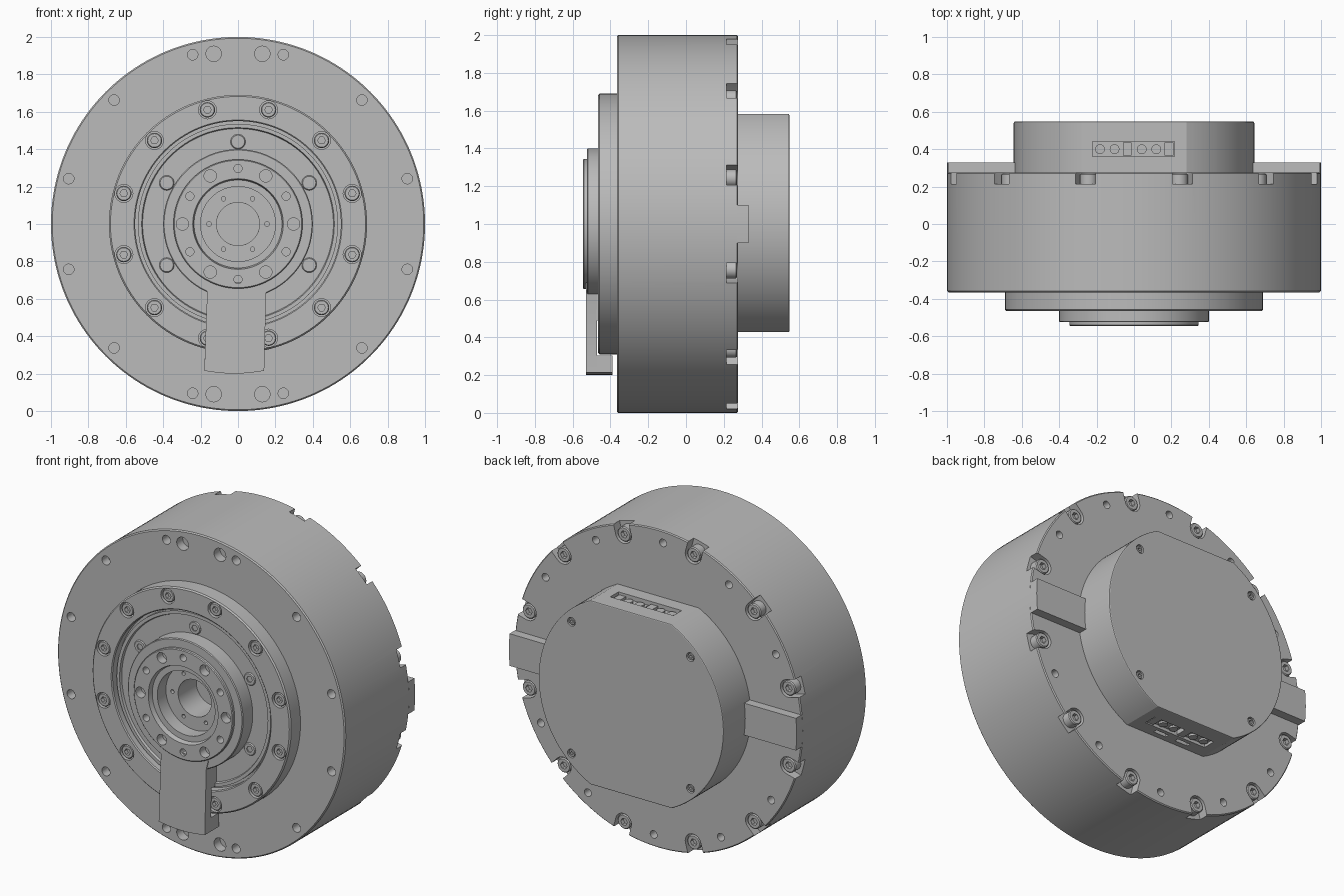
import bpy, bmesh
from math import sin, cos, asin, radians, pi, tau
from mathutils import Matrix, Vector

if "Cube" in bpy.data.objects:
    bpy.data.objects.remove(bpy.data.objects["Cube"], do_unlink=True)

metal = bpy.data.materials.new("grey metal")
metal.use_nodes = True
GREY = (0.5, 0.5, 0.5, 1)
metal.diffuse_color = GREY
metal.node_tree.nodes["Principled BSDF"].inputs["Base Color"].default_value = GREY
AXIS = 1.0  # height of the central axis, which runs along y


def polar(r, deg):
    return r * cos(radians(deg)), r * sin(radians(deg))


def pattern(r, start, step):
    return [polar(r, start + k * step) for k in range(360 // step)]


def circle(x, z, r, n=24):
    return [(x + r * cos(tau * k / n), z + r * sin(tau * k / n)) for k in range(n)]


def rect(x0, x1, z0, z1):
    return [(x0, z0), (x1, z0), (x1, z1), (x0, z1)]


def prism(bm, pts, y0, y1):
    """Extrude an outline in the xz plane (relative to the axis) along y."""
    a, b = [[bm.verts.new((x, y, z + AXIS)) for x, z in pts] for y in (y0, y1)]
    bm.faces.new(a)
    bm.faces.new(b[::-1])
    for k in range(len(pts)):
        j = (k + 1) % len(pts)
        bm.faces.new((a[k], b[k], b[j], a[j]))


def lathe(bm, profile, n=128, at=(0, 0), ring=False, hexes=()):
    """Turn (radius, y) points around the axis; listed points become hexagonal."""
    loops = []
    for i, (r, y) in enumerate(profile):
        loop = []
        for k in range(n):
            a = tau * k / n
            q = r * cos(pi / 6) / cos(a % (pi / 3) - pi / 6) if i in hexes else r
            loop.append(bm.verts.new((at[0] + q * cos(a), y, at[1] + q * sin(a) + AXIS)))
        loops.append(loop)
    pairs = list(zip(loops, loops[1:]))
    if ring:
        pairs.append((loops[-1], loops[0]))
    else:
        bm.faces.new(loops[0])
        bm.faces.new(loops[-1])
    for a, b in pairs:
        for k in range(n):
            j = (k + 1) % n
            bm.faces.new((a[k], a[j], b[j], b[k]))


def screw(bm, at, r, y, out, depth=0.05):
    """Socket head screw whose top lies at y and faces along out (-1 or 1)."""
    base, floor, rim = y - out * depth, y - out * 0.025, y - out * 0.006
    lathe(bm, [(r, base), (r, rim), (r * 0.88, y), (r * 0.5, y), (r * 0.5, floor)],
          24, at, hexes=(3, 4))


def to_object(bm, name):
    bmesh.ops.recalc_face_normals(bm, faces=bm.faces)
    me = bpy.data.meshes.new(name)
    bm.to_mesh(me)
    bm.free()
    me.materials.append(metal)
    ob = bpy.data.objects.new(name, me)
    bpy.context.collection.objects.link(ob)
    return ob


def finish(name, bm, cutter=None, bevel=0):
    ob = to_object(bm, name)
    bpy.ops.object.select_all(action='DESELECT')
    ob.select_set(True)
    bpy.context.view_layer.objects.active = ob
    if bevel:
        m = ob.modifiers.new("bevel", 'BEVEL')
        m.width, m.segments, m.limit_method = bevel, 2, 'ANGLE'
        bpy.ops.object.modifier_apply(modifier="bevel")
    if cutter:
        cut = to_object(cutter, name + "_cutter")
        cut.hide_render = True
        m = ob.modifiers.new("cut", 'BOOLEAN')
        m.operation, m.solver, m.object = 'DIFFERENCE', 'EXACT', cut
        bpy.ops.object.modifier_apply(modifier="cut")
        bpy.data.objects.remove(cut, do_unlink=True)
    bpy.ops.object.shade_smooth_by_angle(angle=radians(22))


FRONT, BACK = -0.365, 0.275

# Main housing, with front holes, rear holes and open pockets around the rear rim
bm, cut = bmesh.new(), bmesh.new()
lathe(bm, [(0.115, -0.2), (0.115, FRONT), (0.993, FRONT), (1.0, FRONT + 0.007),
           (1.0, BACK - 0.006), (0.994, BACK)], 160)
for x, z in pattern(0.937, 15, 30):
    prism(cut, circle(x, z, 0.028), FRONT - 0.1, FRONT + 0.06)
for sx in (-1, 1):
    for sz in (-1, 1):
        prism(cut, circle(sx * 0.13, sz * 0.91, 0.041), FRONT - 0.1, FRONT + 0.06)
slot = [(0.935 + px, pz) for px, pz in (polar(0.055, 90 + 15 * s) for s in range(13))]
slot += [(1.1, -0.055), (1.1, 0.055)]
for k in range(12):
    if k % 6:
        x, z = polar(0.925, 30 * k + 2)
        prism(cut, circle(x, z, 0.024), BACK - 0.06, BACK + 0.1)
    turn = Matrix.Rotation(radians(15 + 30 * k), 2)
    prism(cut, [turn @ Vector(p) for p in slot], BACK - 0.06, BACK + 0.1)
finish("housing", bm, cut)

bm = bmesh.new()
for p in pattern(0.935, 15, 30):
    screw(bm, p, 0.046, BACK - 0.005, 1, 0.056)
finish("rear_screws", bm)

# Front flange with counterbored screws
bm, cut = bmesh.new(), bmesh.new()
lathe(bm, [(0.55, FRONT + 0.01), (0.55, -0.459), (0.556, -0.465), (0.682, -0.465),
           (0.69, -0.457), (0.69, FRONT + 0.01)], ring=True)
flange_holes = pattern(0.632, 15, 30)
for x, z in flange_holes:
    prism(cut, circle(x, z, 0.048), -0.6, -0.415)
finish("front_flange", bm, cut)

bm = bmesh.new()
for p in flange_holes:
    screw(bm, p, 0.041, -0.46, -1)
finish("flange_screws", bm)

# Stepped output hub with a bore and two sets of bolt holes
bm, cut = bmesh.new(), bmesh.new()
lathe(bm, [(0.115, -0.25), (0.115, -0.43), (0.2, -0.43), (0.2, -0.515), (0.235, -0.515),
           (0.242, -0.545), (0.34, -0.545), (0.345, -0.54), (0.345, -0.525),
           (0.395, -0.525), (0.4, -0.52), (0.4, -0.425), (0.51, -0.425),
           (0.515, -0.44), (0.535, -0.44), (0.535, -0.41), (0.552, -0.41),
           (0.552, FRONT + 0.01), (0.3, FRONT + 0.01), (0.3, -0.22)])
for k, (x, z) in enumerate(pattern(0.297, 0, 30)):
    prism(cut, circle(x, z, 0.022 if k % 2 else 0.033), -0.6, -0.49)
for x, z in pattern(0.155, 0, 60):
    prism(cut, circle(x, z, 0.012, 12), -0.5, -0.4)
finish("output_hub", bm, cut)

bm = bmesh.new()
for p in pattern(0.44, 30, 60):
    screw(bm, p, 0.04, -0.432, -1, 0.03)
finish("hub_screws", bm)

# Arm hanging from the hub, hooked over the flange edge
bm = bmesh.new()
foot = [(-0.18 + 0.04 * k, -0.785 - 0.015 * sin(pi * k / 8)) for k in range(9)]
prism(bm, foot + [(0.15, -0.37), (0.165, -0.31), (-0.165, -0.31), (-0.165, -0.37)],
      -0.53, -0.472)
prism(bm, foot + [(0.142, -0.697), (-0.177, -0.697)], -0.475, -0.39)
prism(bm, rect(-0.165, 0.148, -0.51, -0.36), -0.475, -0.425)
finish("front_arm", bm)

# Side bars from the rear cover to the rim
for side, name in ((1, "left_bar"), (-1, "right_bar")):
    bm = bmesh.new()
    ends = [polar(1.0, a) for a in (-5.8, -3, 0, 3, 5.8)]
    pts = [(0.6, -0.1)] + ends + [(0.6, 0.1)]
    prism(bm, [(side * x, z) for x, z in pts], BACK - 0.005, 0.33)
    finish(name, bm)

# Rear cover: round with flat top and bottom, port windows and corner counterbores
bm, cut = bmesh.new(), bmesh.new()
R, FLAT = 0.643, 0.578
limit = asin(FLAT / R)
arc = [(R * cos(a), R * sin(a)) for a in (limit * (k / 24 - 1) for k in range(49))]
prism(bm, [(x, z + 0.005) for x, z in arc + [(-x, -z) for x, z in arc]],
      BACK - 0.005, 0.547)
corners = pattern(0.585, 45, 90)
for x, z in corners:
    prism(cut, circle(x, z, 0.027), 0.52, 0.6)
for z0, z1 in ((0.55, 0.7), (-0.7, -0.54)):
    prism(cut, rect(-0.222, 0.217, z0, z1), 0.36, 0.442)
for x in (-0.09, 0.07):
    prism(cut, rect(x - 0.045, x + 0.045, -0.7, -0.55), 0.31, 0.335)
finish("rear_cover", bm, cut, bevel=0.006)

bm = bmesh.new()
for p in corners:
    screw(bm, p, 0.022, 0.543, 1, 0.03)
finish("cover_screws", bm)

# Connector blocks with round terminals inside the port windows
for sign, name in ((1, "top_connectors"), (-1, "bottom_connectors")):
    bm = bmesh.new()
    for x in (-0.218, 0.005):
        prism(bm, rect(x, x + 0.15, sign * 0.53, sign * 0.557), 0.365, 0.437)
        prism(bm, rect(x + 0.158, x + 0.205, sign * 0.53, sign * 0.569), 0.365, 0.437)
        for dx in (0.036, 0.114):
            bmesh.ops.create_cone(
                bm, cap_ends=True, segments=20, radius1=0.026, radius2=0.026, depth=0.03,
                matrix=Matrix.Translation((x + dx, 0.4, AXIS + sign * 0.554)))
    finish(name, bm)
